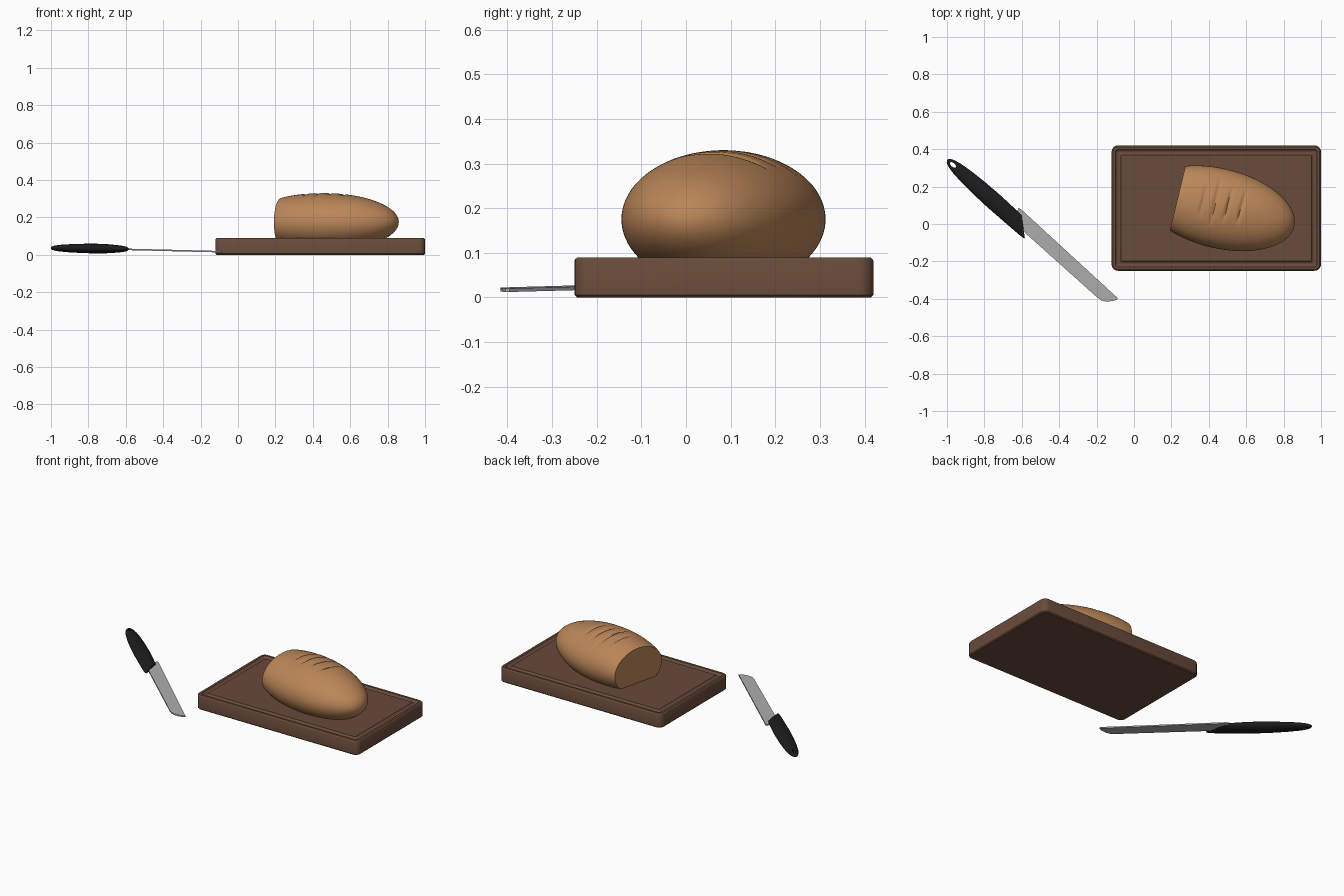
import bpy, bmesh, math
from mathutils import Vector, Matrix

if "Cube" in bpy.data.objects:
    bpy.data.objects.remove(bpy.data.objects["Cube"])


def material(name, rgb):
    m = bpy.data.materials.new(name)
    m.diffuse_color = (*rgb, 1)
    m.use_nodes = True
    m.node_tree.nodes["Principled BSDF"].inputs["Base Color"].default_value = m.diffuse_color
    return m


def make_object(name, bm, mat=None, smooth=35):
    bmesh.ops.recalc_face_normals(bm, faces=bm.faces)
    me = bpy.data.meshes.new(name)
    bm.to_mesh(me)
    bm.free()
    ob = bpy.data.objects.new(name, me)
    bpy.context.collection.objects.link(ob)
    if mat:
        me.materials.append(mat)
    bpy.ops.object.select_all(action='DESELECT')
    ob.select_set(True)
    bpy.context.view_layer.objects.active = ob
    bpy.ops.object.shade_smooth_by_angle(angle=math.radians(smooth))
    return ob


def loft(rings):
    """Skin a list of equal-length closed point rings, capping both ends."""
    bm = bmesh.new()
    vs = [[bm.verts.new(p) for p in r] for r in rings]
    n = len(vs[0])
    for a, b in zip(vs, vs[1:]):
        for i in range(n):
            j = (i + 1) % n
            bm.faces.new((a[i], a[j], b[j], b[i]))
    bm.faces.new(vs[0][::-1])
    bm.faces.new(vs[-1])
    return bm


wood = material("wood", (0.14, 0.07, 0.042))
crust = material("crust", (0.5, 0.24, 0.1))
black = material("black_handle", (0.012, 0.012, 0.013))
steel = material("steel", (0.42, 0.42, 0.42))

# Cutting board: rounded rectangle rings with a juice groove around the top
def board_ring(inset, z):
    cx, cy, hx, hy = 0.44, 0.085, 0.56 - inset, 0.335 - inset
    r = max(0.035 - inset, 0.006)
    pts = []
    for k, (sx, sy) in enumerate([(1, 1), (-1, 1), (-1, -1), (1, -1)]):
        for i in range(6):
            a = math.radians(90 * k + 18 * i)
            pts.append((cx + sx * (hx - r) + r * math.cos(a),
                        cy + sy * (hy - r) + r * math.sin(a), z))
    return pts

board_profile = [(0.006, 0), (0, 0.006), (0, 0.082), (0.002, 0.086), (0.007, 0.09),
                 (0.021, 0.09), (0.025, 0.083), (0.032, 0.079), (0.041, 0.079),
                 (0.047, 0.083), (0.051, 0.089)]
make_object("cutting_board", loft([board_ring(*p) for p in board_profile]), wood)

# Bread: ellipsoid with scored top, one end sliced off, flat underside
slashes = [((0.35, 0.04), (0.39, 0.21)), ((0.405, -0.01), (0.465, 0.25)),
           ((0.475, 0.01), (0.53, 0.20)), ((0.55, 0.0), (0.60, 0.18))]
centre = Vector((0.455, 0.084, 0.175))
turn = Matrix.Rotation(math.radians(-13.6), 4, 'Z')
bm = bmesh.new()
bmesh.ops.create_uvsphere(bm, u_segments=80, v_segments=160, radius=1)
bm.transform(Matrix.Translation(centre) @ turn @ Matrix.Diagonal((0.413, 0.213, 0.155, 1))
             @ Matrix.Rotation(math.pi / 2, 4, 'Y'))
for v in bm.verts:
    if v.co.z < centre.z:
        continue
    for a, b in slashes:
        a, b = Vector(a), Vector(b)
        d = b - a
        p = v.co.xy - a
        t = p.dot(d) / d.length_squared
        if 0 < t < 1:
            off = (p.x * d.y - p.y * d.x) / d.length
            v.co.z -= 0.011 * math.sin(math.pi * t) ** 0.6 * math.exp(-(off / 0.008) ** 2)
axis = turn.to_3x3() @ Vector((-1, 0, 0))
for co, no in [(centre + axis * 0.228, axis), (Vector((0, 0, 0.087)), Vector((0, 0, -1)))]:
    res = bmesh.ops.bisect_plane(bm, geom=bm.verts[:] + bm.edges[:] + bm.faces[:],
                                 plane_co=co, plane_no=no, clear_outer=True)
    rim = [e for e in res['geom_cut'] if isinstance(e, bmesh.types.BMEdge)]
    bmesh.ops.holes_fill(bm, edges=[e for e in bm.edges if e.is_boundary], sides=0)
make_object("bread_loaf", bm, crust, 50)

# Knife blade: outline seen from above, tilted slightly down to the tip
outline = [(-0.618, 0.085), (-0.605, 0.08), (-0.088, -0.395), (-0.09, -0.404), (-0.115, -0.412),
           (-0.15, -0.415), (-0.175, -0.408), (-0.20, -0.39), (-0.25, -0.345),
           (-0.585, -0.045), (-0.60, -0.02), (-0.628, 0.055)]
def blade_z(x):
    return 0.0125 - 0.025 * (x + 0.1)
rings = [[(x, y, blade_z(x) + h) for x, y in outline] for h in (0, 0.008)]
make_object("knife_blade", loft(rings), steel)

# Knife handle: lofted oval sections (distance, half width, half height)
start, end = Vector((-0.998, 0.343, 0.036)), Vector((-0.592, -0.018, 0.031))
along = (end - start).normalized()
side = Vector((-along.y, along.x, 0)).normalized()
up = along.cross(side)
sections = [(0, 0.004, 0.003), (0.015, 0.014, 0.009), (0.05, 0.023, 0.014), (0.12, 0.032, 0.018),
            (0.25, 0.040, 0.022), (0.42, 0.045, 0.025), (0.6, 0.047, 0.026), (0.75, 0.046, 0.024),
            (0.87, 0.045, 0.020), (0.95, 0.044, 0.016), (0.99, 0.042, 0.012), (1.0, 0.038, 0.008)]
rings = []
for t, w, h in sections:
    ring = []
    for i in range(32):
        c, s = math.cos(i * math.tau / 32), math.sin(i * math.tau / 32)
        slant = -along * (0.045 * c * max(0, t - 0.6) / 0.4)
        ring.append(start.lerp(end, t) + side * w * c + up * h * s + slant)
    rings.append(ring)
handle = make_object("knife_handle", loft(rings), black)

# Hanging hole through the handle end
bm = bmesh.new()
bmesh.ops.create_cone(bm, cap_ends=True, segments=24, radius1=1, radius2=1, depth=0.2)
bm.transform(Matrix.Translation(start.lerp(end, 0.075))
             @ Matrix.Rotation(math.atan2(along.y, along.x), 4, 'Z')
             @ Matrix.Diagonal((0.02, 0.01, 1, 1)))
cutter = make_object("hole_cutter", bm)
cutter.hide_render = True
cutter.hide_set(True)
mod = handle.modifiers.new("hanging_hole", 'BOOLEAN')
mod.operation = 'DIFFERENCE'
mod.solver = 'EXACT'
mod.object = cutter
